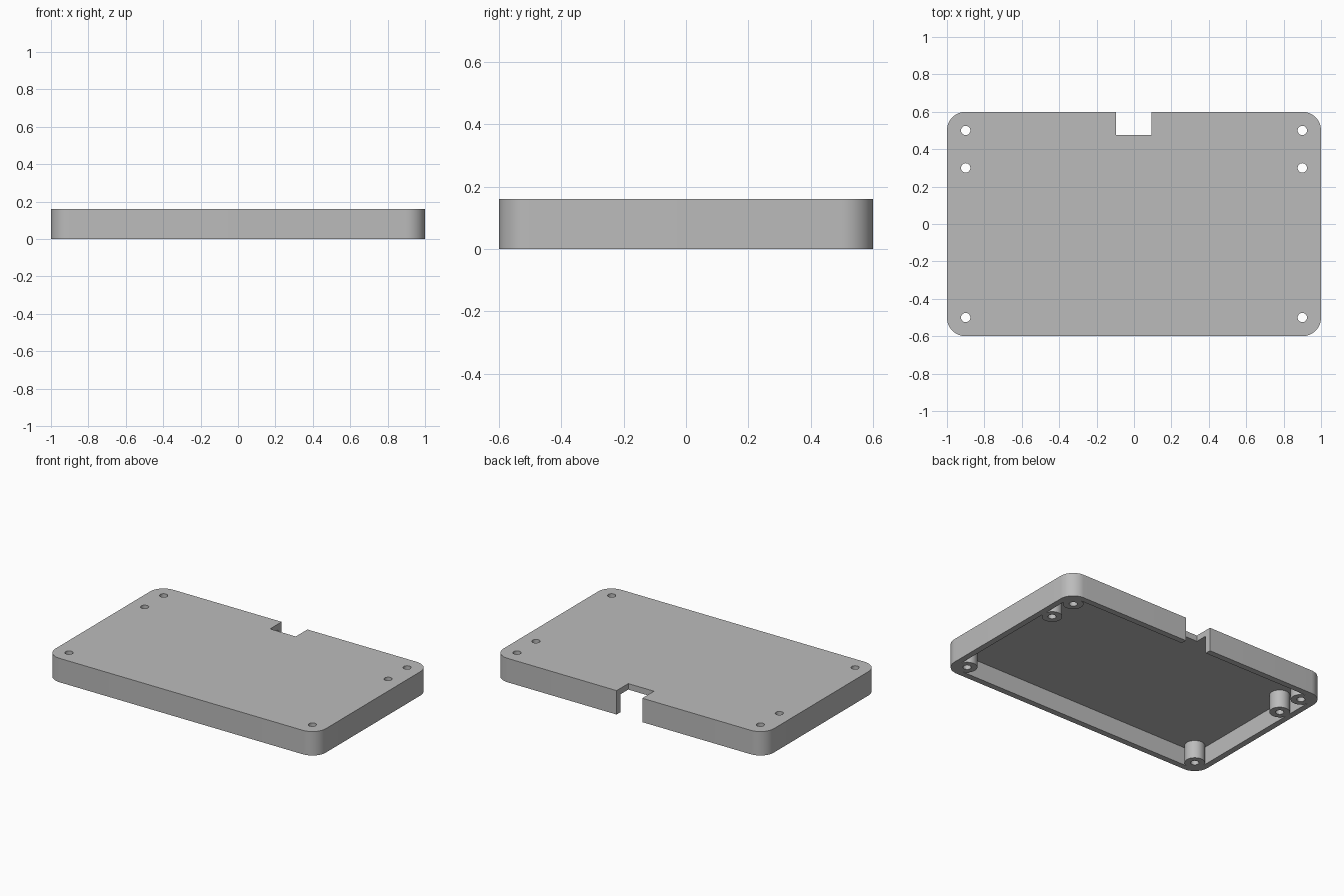
import bpy
import bmesh
from math import cos, sin, pi, radians

if "Cube" in bpy.data.objects:
    bpy.data.objects.remove(bpy.data.objects["Cube"], do_unlink=True)

HEIGHT = 0.16
WALL = 0.04
CORNER = 0.1

grey = bpy.data.materials.new("light grey plastic")
grey.use_nodes = True
colour = (0.5, 0.5, 0.5, 1)
grey.diffuse_color = colour
grey.node_tree.nodes["Principled BSDF"].inputs["Base Color"].default_value = colour


def prism(name, outline, z0, z1):
    """Extrude a closed outline from z0 up to z1."""
    bm = bmesh.new()
    base = bm.faces.new([bm.verts.new((x, y, z0)) for x, y in outline])
    top = bmesh.ops.extrude_face_region(bm, geom=[base])["geom"]
    bmesh.ops.translate(bm, vec=(0, 0, z1 - z0),
                        verts=[v for v in top if isinstance(v, bmesh.types.BMVert)])
    bmesh.ops.recalc_face_normals(bm, faces=bm.faces)
    mesh = bpy.data.meshes.new(name)
    bm.to_mesh(mesh)
    bm.free()
    mesh.materials.append(grey)
    obj = bpy.data.objects.new(name, mesh)
    bpy.context.collection.objects.link(obj)
    return obj


def circle(x, y, r, n=32):
    return [(x + r * cos(2 * pi * i / n), y + r * sin(2 * pi * i / n)) for i in range(n)]


def rounded_rect(hx, hy, r, steps=12):
    points = []
    for k, (sx, sy) in enumerate([(1, 1), (-1, 1), (-1, -1), (1, -1)]):
        for i in range(steps + 1):
            a = (k + i / steps) * pi / 2
            points.append((sx * (hx - r) + r * cos(a), sy * (hy - r) + r * sin(a)))
    return points


def combine(target, tool, operation):
    """Apply a boolean and discard the tool object."""
    mod = target.modifiers.new(operation, "BOOLEAN")
    mod.operation = operation
    mod.solver = "EXACT"
    mod.object = tool
    bpy.context.view_layer.objects.active = target
    bpy.ops.object.modifier_apply(modifier=mod.name)
    bpy.data.objects.remove(tool, do_unlink=True)


# Hollow cover, open underneath
cover = prism("cover", rounded_rect(1, 0.6, CORNER), 0, HEIGHT)
cavity = prism("cavity", rounded_rect(1 - WALL, 0.6 - WALL, CORNER - WALL),
               -0.1, HEIGHT - WALL)
combine(cover, cavity, "DIFFERENCE")

# Screw posts with through holes
posts = [(s * 0.9, y) for s in (-1, 1) for y in (0.5, 0.3, -0.5)]
for x, y in posts:
    combine(cover, prism("post", circle(x, y, 0.062), 0, HEIGHT - WALL / 2), "UNION")
for x, y in posts:
    combine(cover, prism("hole", circle(x, y, 0.025), -0.1, HEIGHT + 0.1), "DIFFERENCE")

# Cable notch through the back edge
notch = [(-0.097, 0.477), (0.093, 0.477), (0.093, 0.7), (-0.097, 0.7)]
combine(cover, prism("notch", notch, -0.1, HEIGHT + 0.1), "DIFFERENCE")

# Smooth rounded corners and posts, crisp edges elsewhere
bpy.ops.object.select_all(action="DESELECT")
cover.select_set(True)
bpy.context.view_layer.objects.active = cover
bpy.ops.object.shade_smooth_by_angle(angle=radians(30))
